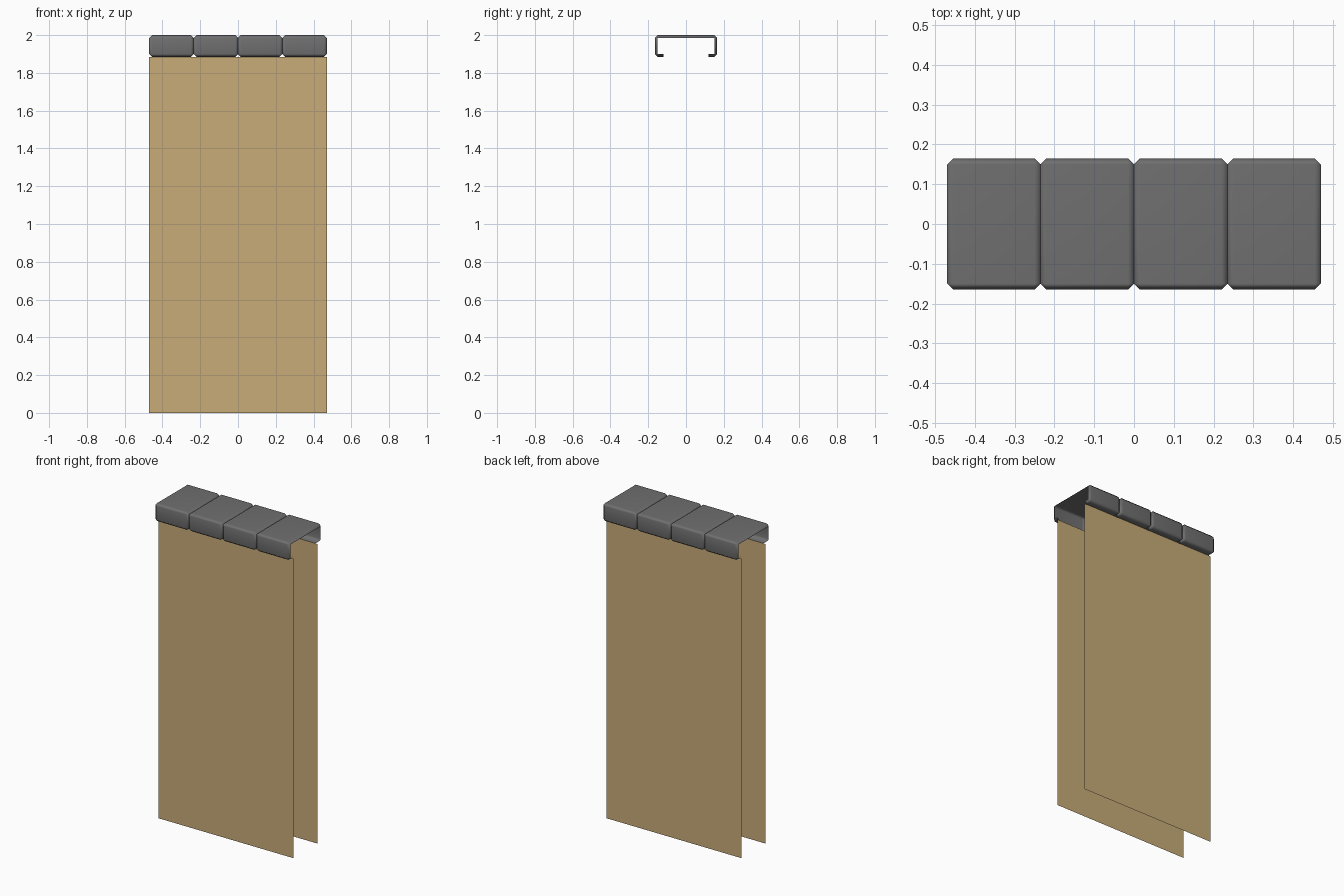
import bpy
import bmesh
from mathutils import Matrix, Vector

cube = bpy.data.objects.get("Cube")
if cube:
    bpy.data.objects.remove(cube, do_unlink=True)

WIDTH, HEIGHT = 0.94, 2.0
TILES = 4
TILE_W = WIDTH / TILES
CAP_DEPTH, CAP_H = 0.33, 0.115
CHAMFER = 0.015
WALL_Y = 0.12                 # wall faces meet the inner ends of the cap lips
CAP_BOTTOM = HEIGHT - CAP_H


def material(name, color):
    mat = bpy.data.materials.new(name)
    mat.use_nodes = True
    mat.diffuse_color = (*color, 1)
    bsdf = mat.node_tree.nodes["Principled BSDF"]
    bsdf.inputs["Base Color"].default_value = (*color, 1)
    bsdf.inputs["Roughness"].default_value = 0.8
    return mat


def add_object(name, mesh, location=(0, 0, 0)):
    obj = bpy.data.objects.new(name, mesh)
    obj.location = location
    bpy.context.collection.objects.link(obj)
    return obj


tan = material("tan_wall", (0.58, 0.41, 0.19))
gray = material("gray_coping", (0.16, 0.16, 0.16))


# Wall faces: two thin sheets, front and back
def wall_sheet(name, side):
    x, y = WIDTH / 2 * -side, WALL_Y * side
    mesh = bpy.data.meshes.new(name)
    corners = [(-x, y, 0), (x, y, 0), (x, y, CAP_BOTTOM), (-x, y, CAP_BOTTOM)]
    mesh.from_pydata([Vector(c) for c in corners], [], [(1, 0, 3, 2)])
    mesh.materials.append(tan)
    add_object(name, mesh)


wall_sheet("front_wall", -1)
wall_sheet("back_wall", 1)


# Coping tile: chamfered box, open at both ends, with two lips underneath
def coping_mesh():
    bm = bmesh.new()
    bmesh.ops.create_cube(bm, size=1, matrix=Matrix.Diagonal((TILE_W, CAP_DEPTH, CAP_H, 1)))
    bmesh.ops.bevel(bm, geom=bm.edges[:], offset=CHAMFER, segments=1, affect='EDGES')
    bm.normal_update()
    ends = [f for f in bm.faces if abs(f.normal.x) > 0.9]
    bmesh.ops.delete(bm, geom=ends, context='FACES')

    # Cut the opening between the lips
    def underside():
        return [f for f in bm.faces if f.calc_center_median().z < -CAP_H / 2 + CHAMFER]

    for side in (-1, 1):
        faces = underside()
        edges = {e for f in faces for e in f.edges}
        verts = {v for f in faces for v in f.verts}
        bmesh.ops.bisect_plane(bm, geom=faces + list(edges) + list(verts),
                               plane_co=(0, WALL_Y * side, 0), plane_no=(0, 1, 0))
    middle = [f for f in underside() if abs(f.calc_center_median().y) < WALL_Y]
    bmesh.ops.delete(bm, geom=middle, context='FACES')

    for f in bm.faces:
        f.smooth = True
    mesh = bpy.data.meshes.new("coping_tile")
    bm.to_mesh(mesh)
    bm.free()
    mesh.materials.append(gray)
    return mesh


# Row of tiles along the top, with soft chamfers and flat main faces
tile = coping_mesh()
for i in range(TILES):
    x = (i + 0.5) * TILE_W - WIDTH / 2
    obj = add_object(f"coping_tile_{i + 1}", tile, (x, 0, HEIGHT - CAP_H / 2))
    soften = obj.modifiers.new("face_weighted_normals", 'WEIGHTED_NORMAL')
    soften.keep_sharp = True
